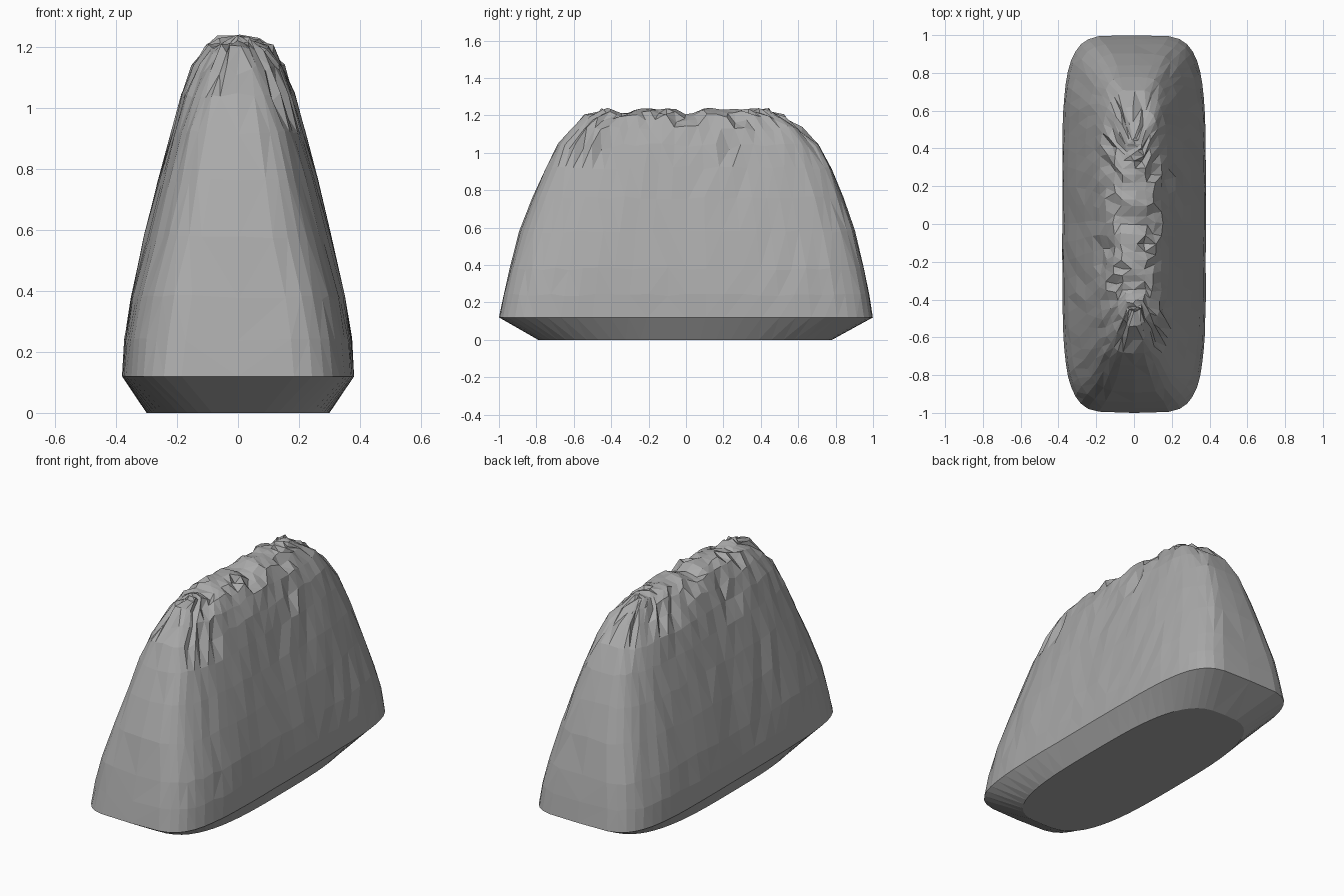
import bpy
import bmesh
import math
import random

random.seed(4)
default = bpy.data.objects.get("Cube")
if default:
    bpy.data.objects.remove(default, do_unlink=True)

# Single stone colour
stone = bpy.data.materials.new("stone_grey")
stone.use_nodes = True
GREY = (0.4, 0.4, 0.4, 1)
stone.diffuse_color = GREY
stone.node_tree.nodes["Principled BSDF"].inputs["Base Color"].default_value = GREY

# Horizontal sections: height, half width, front y, back y, squareness, roughness
SECTIONS = [
    (0, 0.30, -0.79, 0.78, 3.2, 0),
    (0.12, 0.38, -1.0, 1.0, 5, 0.001),
    (0.24, 0.372, -0.975, 0.98, 4.8, 0.003),
    (0.38, 0.35, -0.945, 0.955, 4.5, 0.004),
    (0.58, 0.305, -0.89, 0.905, 4, 0.004),
    (0.76, 0.26, -0.82, 0.845, 3.8, 0.004),
    (0.92, 0.218, -0.75, 0.78, 3.6, 0.004),
    (1.04, 0.185, -0.685, 0.71, 3.4, 0.005),
    (1.13, 0.15, -0.61, 0.62, 3.2, 0.008),
    (1.19, 0.108, -0.54, 0.54, 3, 0.01),
    (1.222, 0.065, -0.46, 0.45, 3, 0.008),
]
STEPS = 30


def rough(amount):
    return random.uniform(-amount, amount)


def notch(y):
    """Shallow dips chipped out of the crest."""
    return sum(0.03 * max(0, 1 - abs(y - c) / 0.08) for c in (-0.33, 0.01))


def section_ring(bm, z, half, front, back, power, amount):
    middle, reach = (front + back) / 2, (back - front) / 2
    right_side, left_side = [], []
    for k in range(STEPS + 1):
        s = math.sin(math.pi * (k / STEPS - 0.5))
        x = half * max(0, 1 - abs(s) ** power) ** (1 / power)
        y = middle + reach * s
        dip = notch(y) if z > 1.2 else 0
        for side, points in ((1, left_side), (-1, right_side)):
            if side < 0 and k in (0, STEPS):
                continue
            # The lower rim stays level while the upper body is rough
            lift = rough(amount * 2) if z > 0.2 else 0
            points.append(bm.verts.new((side * x + rough(amount),
                                        y + rough(amount), z + lift - dip)))
    return left_side + right_side[::-1]


# Rock body: loft the sections from the base to the crest
bm = bmesh.new()
rings = [section_ring(bm, *section) for section in SECTIONS]
count = len(rings[0])
for lower, upper in zip(rings, rings[1:]):
    for i in range(count):
        j = (i + 1) % count
        bm.faces.new((lower[i], lower[j], upper[j], upper[i]))

# Flat underside
bm.faces.new(rings[0][::-1])

# Uneven crest line joining both sides of the top section
top = rings[-1]
crest = [top[0]]
for k in range(1, STEPS):
    y = (top[k].co.y + top[-k].co.y) / 2
    crest.append(bm.verts.new((rough(0.02), y, 1.236 + rough(0.005) - notch(y))))
crest.append(top[STEPS])
for k in range(STEPS):
    for a, b in ((top[k], top[k + 1]), (top[-k - 1], top[-k % count])):
        corners = (a, b, crest[k + 1], crest[k]) if a == top[k] else (
            a, crest[k + 1], crest[k], b)
        bm.faces.new(list(dict.fromkeys(corners)))

# Faceted triangles on the rough surface
bmesh.ops.recalc_face_normals(bm, faces=bm.faces)
bmesh.ops.triangulate(bm, faces=[f for f in bm.faces if len(f.verts) == 4],
                      quad_method="SHORT_EDGE")

# Chipped slivers along the shoulders
for v in bm.verts:
    if 1.0 < v.co.z < 1.21 and random.random() < 0.1:
        v.co.x *= 0.88
        v.co.z -= 0.02

mesh = bpy.data.meshes.new("rock_body")
bm.to_mesh(mesh)
bm.free()
mesh.materials.append(stone)
rock = bpy.data.objects.new("rock_body", mesh)
bpy.context.collection.objects.link(rock)
